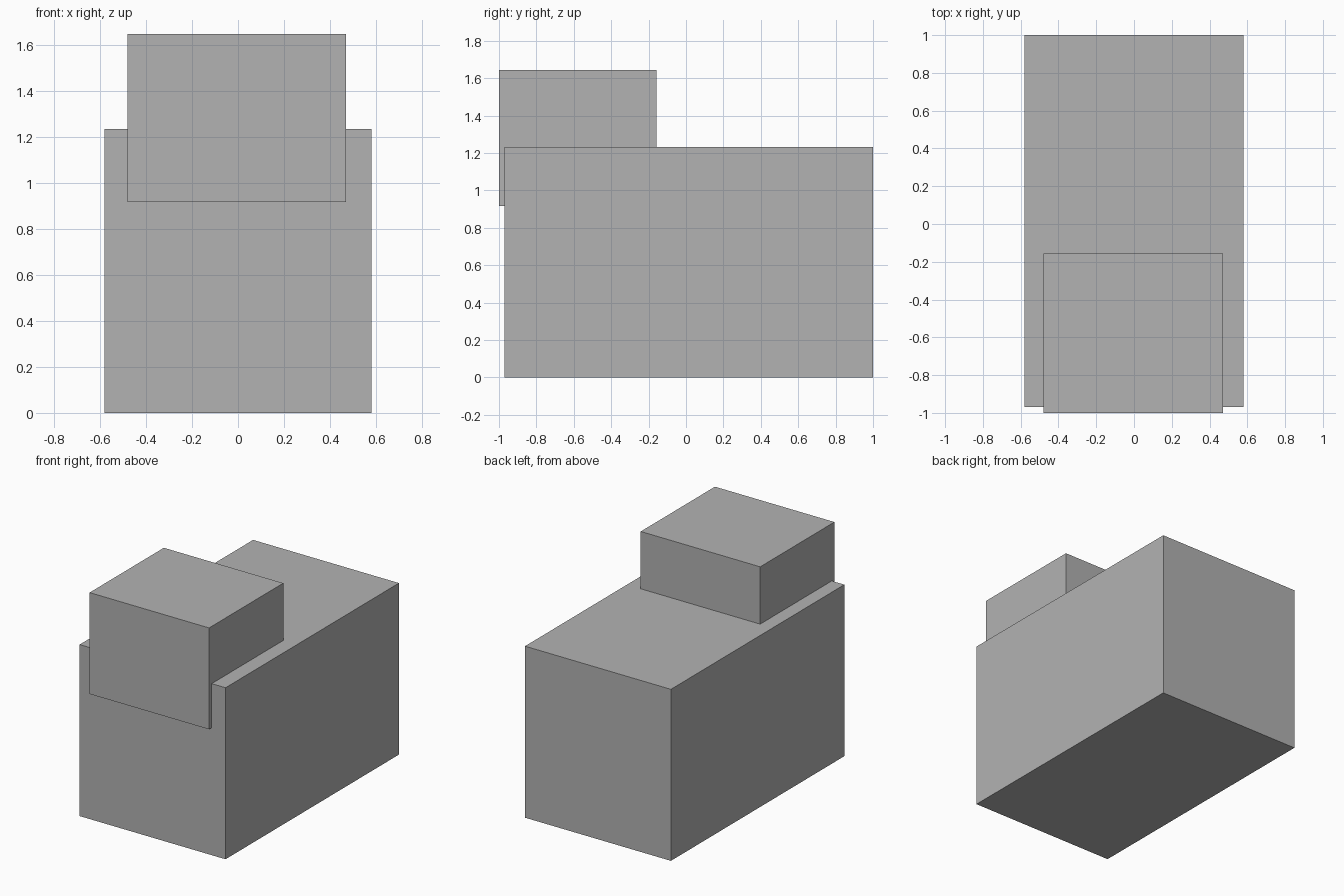
import bpy
from mathutils import Vector

if "Cube" in bpy.data.objects:
    bpy.data.objects.remove(bpy.data.objects["Cube"])

grey = bpy.data.materials.new("plain grey")
grey.diffuse_color = (0.448, 0.448, 0.448, 1)
grey.use_nodes = True
grey.node_tree.nodes["Principled BSDF"].inputs["Base Color"].default_value = grey.diffuse_color


def box(name, low, high):
    """Axis-aligned box between two corners."""
    low, high = Vector(low), Vector(high)
    bpy.ops.mesh.primitive_cube_add(size=1, location=(low + high) / 2)
    ob = bpy.context.object
    ob.name = name
    ob.scale = high - low
    bpy.ops.object.transform_apply(location=False, rotation=False, scale=True)
    ob.data.materials.append(grey)
    return ob


# Long main block
box("body", (-0.58, -0.97, 0), (0.58, 1.0, 1.233))
# Smaller block sunk into the front top edge, slightly proud of the front
box("head", (-0.48, -1.0, 0.916), (0.47, -0.157, 1.645))
